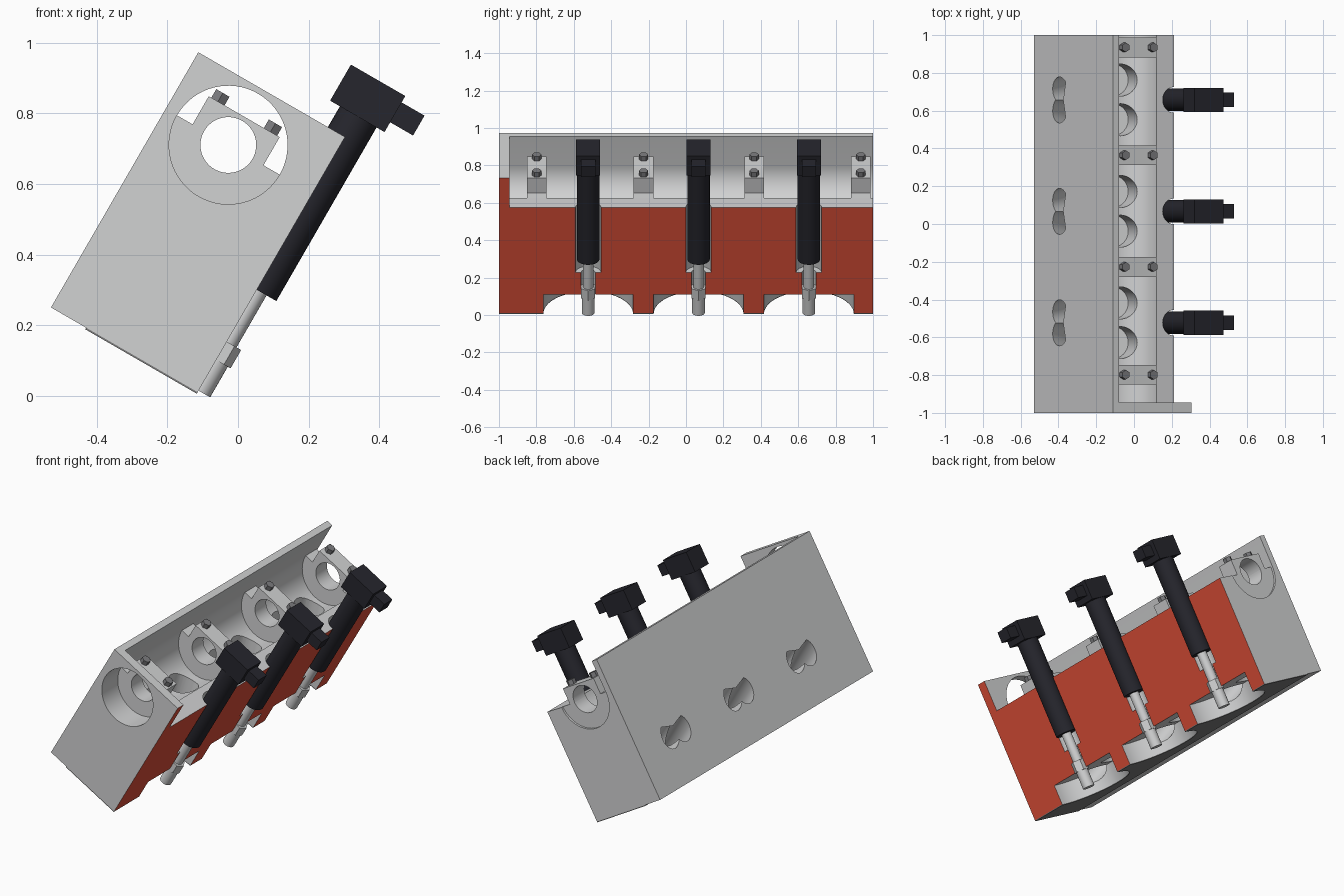
import bpy, bmesh, math
from mathutils import Matrix, Vector

if "Cube" in bpy.data.objects:
    bpy.data.objects.remove(bpy.data.objects["Cube"])

# Local frame: x across the block, z up its height; everything is tilted 30 degrees
TILT = Matrix.Translation((-0.53, 0, 0.25)) @ Matrix.Rotation(math.radians(30), 4, 'Y')
W, H, LEDGE = 0.48, 0.835, 0.652
CAM_X, CAM_Z, CAM_R, BORE_R = 0.205, 0.65, 0.168, 0.079
PLUG_X = 0.484
CYLINDERS = (-0.523, 0.067, 0.657)
BEARINGS = (-0.798, -0.227, 0.364, 0.935)


def material(name, rgb):
    m = bpy.data.materials.new(name)
    m.diffuse_color = (*rgb, 1)
    m.use_nodes = True
    m.node_tree.nodes["Principled BSDF"].inputs["Base Color"].default_value = m.diffuse_color
    return m


GREY = material("cast_grey", (0.64, 0.645, 0.65))
RED = material("section_red", (0.73, 0.078, 0.04))
BLACK = material("coil_black", (0.019, 0.019, 0.026))
STEEL = material("bolt_steel", (0.2, 0.2, 0.21))
DARK = material("gasket_grey", (0.2, 0.2, 0.2))


def finish(name, bm, mat):
    bmesh.ops.recalc_face_normals(bm, faces=bm.faces[:])
    me = bpy.data.meshes.new(name)
    bm.to_mesh(me)
    bm.free()
    me.materials.append(mat)
    smooth(me)
    ob = bpy.data.objects.new(name, me)
    bpy.context.collection.objects.link(ob)
    ob.matrix_world = TILT
    return ob


def smooth(me):
    me.polygons.foreach_set("use_smooth", [True] * len(me.polygons))
    me.set_sharp_from_angle(angle=math.radians(30))


def prism(name, profile, y0, y1, mat=GREY):
    bm = bmesh.new()
    face = bm.faces.new([bm.verts.new((x, y0, z)) for x, z in profile])
    ext = bmesh.ops.extrude_face_region(bm, geom=[face])
    verts = [g for g in ext["geom"] if isinstance(g, bmesh.types.BMVert)]
    bmesh.ops.translate(bm, verts=verts, vec=(0, y1 - y0, 0))
    # keep the starting cap so the prism is closed
    if not face.is_valid:
        bm.verts.ensure_lookup_table()
    bmesh.ops.holes_fill(bm, edges=[e for e in bm.edges if e.is_boundary], sides=0)
    return finish(name, bm, mat)


def box(name, x0, x1, y0, y1, z0, z1, mat=GREY):
    return prism(name, [(x0, z0), (x1, z0), (x1, z1), (x0, z1)], y0, y1, mat)


def rod(name, a, b, r, mat=GREY, sides=32):
    a, b = Vector(a), Vector(b)
    d = b - a
    m = Matrix.Translation((a + b) / 2) @ d.to_track_quat('Z', 'Y').to_matrix().to_4x4()
    bm = bmesh.new()
    bmesh.ops.create_cone(bm, cap_ends=True, segments=sides, radius1=r, radius2=r,
                          depth=d.length, matrix=m)
    return finish(name, bm, mat)


def lathe(name, x, y, profile, mat=GREY, sides=48):
    # profile of (radius, height) rings, closed at both ends
    bm = bmesh.new()
    rings = [[bm.verts.new((x + r * math.cos(2 * math.pi * i / sides),
                            y + r * math.sin(2 * math.pi * i / sides), z))
              for i in range(sides)] for r, z in profile]
    for lo, hi in zip(rings, rings[1:]):
        for i in range(sides):
            j = (i + 1) % sides
            bm.faces.new((lo[i], lo[j], hi[j], hi[i]))
    bm.faces.new(rings[0])
    bm.faces.new(rings[-1])
    return finish(name, bm, mat)


def arc(r, a0, a1, n=32):
    return [(CAM_X + r * math.cos(math.radians(a0 + (a1 - a0) * i / n)),
             CAM_Z + r * math.sin(math.radians(a0 + (a1 - a0) * i / n)))
            for i in range(n + 1)]


def cut(ob, cutters, section=True):
    for c in cutters:
        mod = ob.modifiers.new("cut", 'BOOLEAN')
        mod.operation, mod.solver, mod.object = 'DIFFERENCE', 'EXACT', c
    bpy.context.view_layer.update()
    ev = ob.evaluated_get(bpy.context.evaluated_depsgraph_get())
    me = bpy.data.meshes.new_from_object(ev)
    base = ob.data.materials[0]
    ob.modifiers.clear()
    ob.data = me
    me.materials.clear()
    me.materials.append(base)
    me.materials.append(RED)
    # the section plane is red, all else keeps the base colour
    for p in me.polygons:
        p.material_index = int(section and p.normal.x > 0.99 and abs(p.center.x - W) < 0.002)
    smooth(me)


# Main casting with camshaft trough, front plate, thin gasket
body = prism("head_casting", [(0, 0), (W, 0), (W, LEDGE)] + arc(CAM_R, 360, 180)
             + [(CAM_X - CAM_R, H), (0, H)], -0.945, 1)
plate = box("front_plate", 0, W, -1, -0.945, 0, H)
gasket = box("gasket", 0.115, W, -1, 1, -0.005, 0, DARK)

# Cutters: round chambers, plug wells, ports and lifter bores
chambers, bores = [], []
slope = math.radians(15)
for y in CYLINDERS:
    chambers.append(lathe("chamber_cutter", W, y, [(0.24, -0.05), (0.24, 0.115)], sides=64))
    bores.append(lathe("well_cutter", W, y, [(0.038, 0.05), (0.038, 0.25), (0.068, 0.25), (0.068, 0.9)]))
    for s in (-1, 1):
        bores.append(rod("port_cutter", (-0.02, y + s * 0.05, 0.287),
                         (0.345, y + s * 0.105, 0.09), 0.068))
        bores.append(rod("lifter_cutter", (CAM_X, y + s * 0.105, CAM_Z),
                         (CAM_X + 0.33 * math.sin(slope), y + s * 0.105,
                          CAM_Z - 0.33 * math.cos(slope)), 0.085))
hole = rod("hole_cutter", (CAM_X, -1.1, CAM_Z), (CAM_X, -0.9, CAM_Z), CAM_R, sides=64)

cut(body, chambers + bores)
cut(gasket, chambers, section=False)
cut(plate, [hole])
for c in chambers + bores + [hole]:
    bpy.data.objects.remove(c, do_unlink=True)

# Camshaft bearings: saddle, cap and two hex bolts each
for y in BEARINGS:
    y0, y1 = y - 0.0525, y + 0.0525
    prism("bearing_saddle", arc(CAM_R, 180, 360) + arc(BORE_R, 360, 180), y0, y1)
    prism("bearing_cap", [(0.088, CAM_Z), (0.088, 0.742), (0.32, 0.742), (0.32, CAM_Z)]
          + arc(BORE_R, 0, 180), y0, y1)
    for x in (0.118, 0.29):
        rod("cap_bolt", (x, y, 0.735), (x, y, 0.77), 0.025, STEEL, 6)

# Spark plugs and ignition coils
for y in CYLINDERS:
    lathe("spark_plug", PLUG_X, y, [(0.034, 0.005), (0.034, 0.11), (0.028, 0.11), (0.028, 0.35)], GREY, 24)
    lathe("plug_hex", PLUG_X, y, [(0.043, 0.105), (0.043, 0.165)], GREY, 6)
    rod("coil_tube", (PLUG_X, y, 0.335), (PLUG_X, y, 0.91), 0.06, BLACK)
    box("coil_head", 0.392, 0.57, y - 0.064, y + 0.064, 0.903, 1.021, BLACK)
    box("coil_connector", 0.56, 0.645, y - 0.038, y + 0.038, 0.935, 1.0, BLACK)
